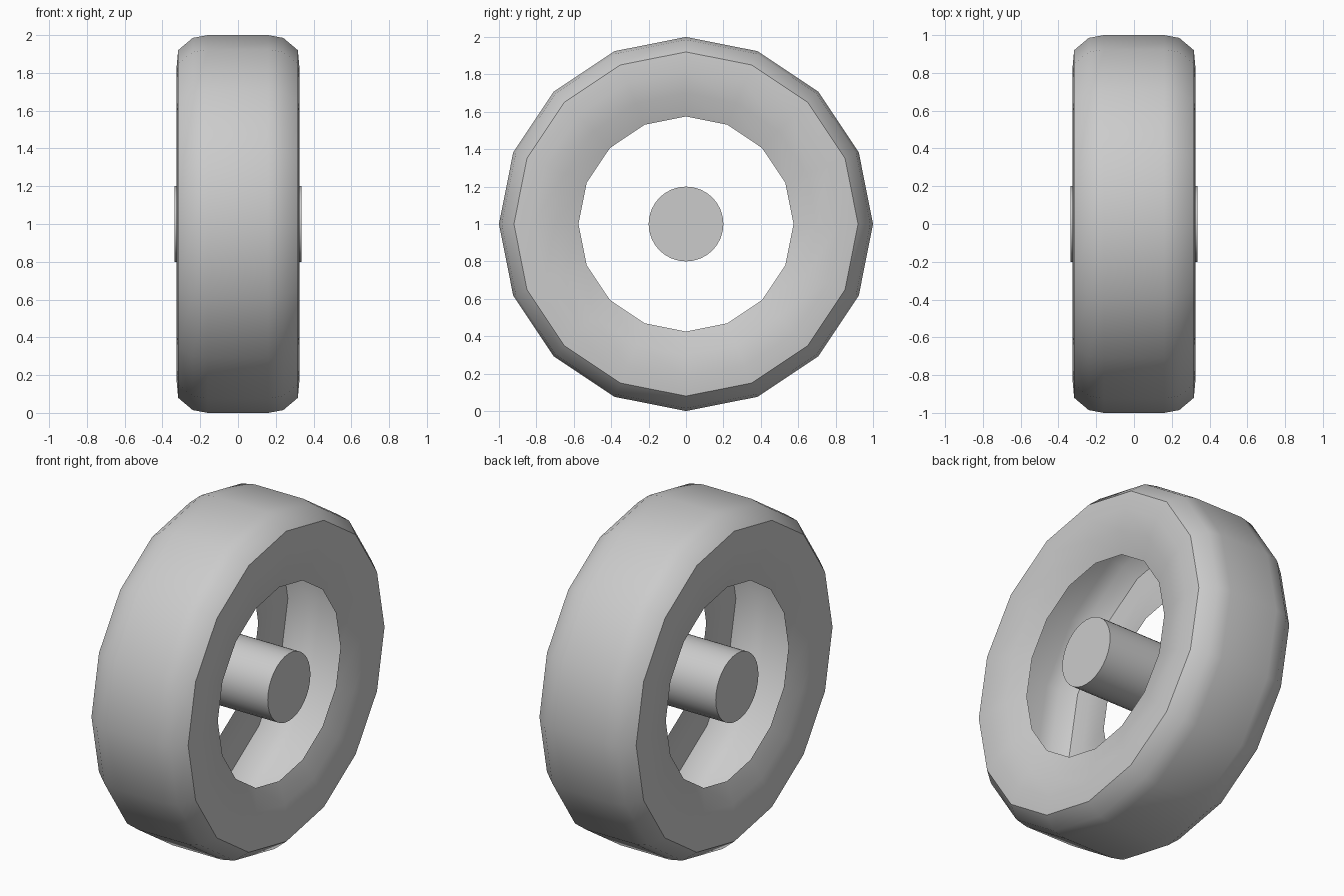
import bpy, bmesh, math

cube = bpy.data.objects.get("Cube")
if cube:
    bpy.data.objects.remove(cube, do_unlink=True)

grey = bpy.data.materials.new("plain grey")
grey.use_nodes = True
COLOUR = (0.6, 0.6, 0.6, 1.0)
grey.diffuse_color = COLOUR
grey.node_tree.nodes["Principled BSDF"].inputs["Base Color"].default_value = COLOUR


def lathe(name, profile, sides, capped=False):
    """Spin (x, radius) points around the x axis at z = 1, running from -x to +x."""
    bm = bmesh.new()
    rings = []
    for x, r in profile:
        rings.append([bm.verts.new((x, r * math.sin(2 * math.pi * i / sides),
                                    1 + r * math.cos(2 * math.pi * i / sides)))
                      for i in range(sides)])
    for a, b in zip(rings, rings[1:]):
        for i in range(sides):
            j = (i + 1) % sides
            bm.faces.new((a[i], a[j], b[j], b[i]))
    if capped:
        bm.faces.new(rings[0])
        bm.faces.new(rings[-1])
        bmesh.ops.recalc_face_normals(bm, faces=bm.faces[:])
    else:
        # Open shell: make every face point out of the tyre wall
        bm.normal_update()
        top = max(bm.faces, key=lambda f: f.calc_center_median().z)
        if top.normal.z < 0:
            bmesh.ops.reverse_faces(bm, faces=bm.faces[:])
    mesh = bpy.data.meshes.new(name)
    bm.to_mesh(mesh)
    bm.free()
    mesh.materials.append(grey)
    obj = bpy.data.objects.new(name, mesh)
    bpy.context.collection.objects.link(obj)
    bpy.ops.object.select_all(action='DESELECT')
    obj.select_set(True)
    bpy.context.view_layer.objects.active = obj
    bpy.ops.object.shade_smooth_by_angle(angle=math.radians(36))
    return obj


# Hollow tyre: inner lip, bulging sidewall, chamfer and tread, mirrored in x
half = [(0.27, 0.575), (0.31, 0.70), (0.326, 0.82), (0.317, 0.92), (0.24, 0.985), (0.16, 1.0)]
lathe("tyre", [(-x, r) for x, r in half] + half[::-1], 16)

# Solid axle hub through the middle
lathe("axle_hub", [(-0.335, 0.2), (0.335, 0.2)], 32, capped=True)
